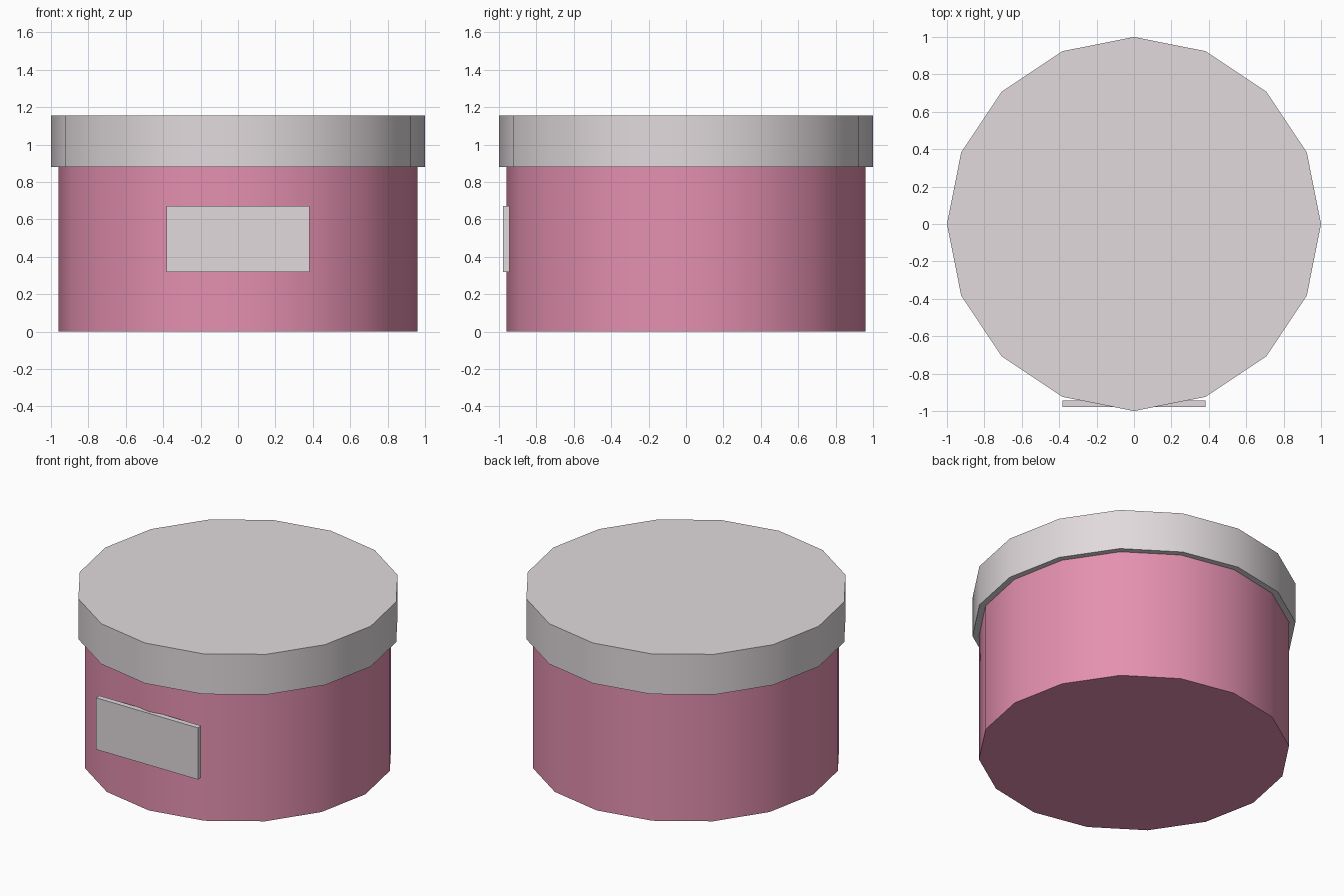
import bpy
import math

cube = bpy.data.objects.get("Cube")
if cube:
    bpy.data.objects.remove(cube, do_unlink=True)


def make_material(name, rgb):
    mat = bpy.data.materials.new(name)
    mat.use_nodes = True
    color = (*rgb, 1.0)
    mat.diffuse_color = color
    mat.node_tree.nodes["Principled BSDF"].inputs["Base Color"].default_value = color
    return mat


def make_drum(name, radius, bottom, top, mat):
    """Sixteen-sided capped drum with smooth walls and crisp rims."""
    bpy.ops.mesh.primitive_cylinder_add(
        vertices=16, radius=radius, depth=top - bottom,
        location=(0, 0, (bottom + top) / 2))
    obj = bpy.context.object
    obj.name = name
    obj.data.materials.append(mat)
    bpy.ops.object.shade_smooth_by_angle(angle=math.radians(35))
    return obj


pink = make_material("pink", (0.78, 0.28, 0.43))
pale_grey = make_material("pale grey", (0.75, 0.70, 0.72))

# Round box and its overhanging lid
make_drum("box_body", 0.96, 0.0, 0.88, pink)
make_drum("box_lid", 1.0, 0.88, 1.155, pale_grey)

# Blank label plate on the front
bpy.ops.mesh.primitive_cube_add(size=1, location=(0, -0.961, 0.496))
label = bpy.context.object
label.name = "front_label"
label.scale = (0.766, 0.037, 0.352)
bpy.ops.object.transform_apply(location=False, rotation=False, scale=True)
label.data.materials.append(pale_grey)
